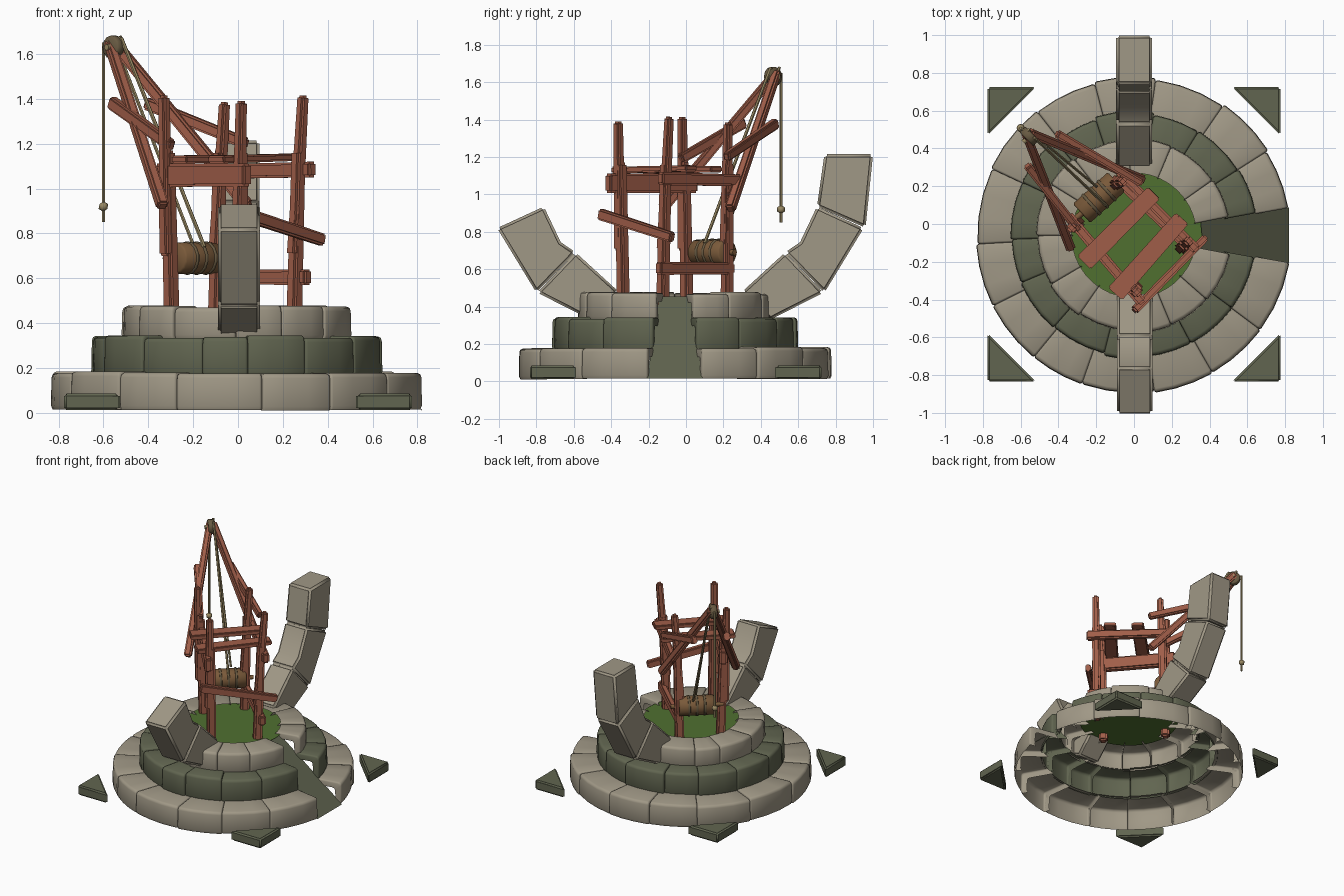
import bpy, bmesh, math, random
from mathutils import Vector, Matrix

if "Cube" in bpy.data.objects:
    bpy.data.objects.remove(bpy.data.objects["Cube"])
random.seed(4)
CY = -0.06  # centre of the stone rings in y


def mat(name, r, g, b):
    m = bpy.data.materials.new(name)
    m.diffuse_color = [((c / 255 + .055) / 1.055) ** 2.4 for c in (r, g, b)] + [1]
    m.use_nodes = True
    m.node_tree.nodes["Principled BSDF"].inputs["Base Color"].default_value = m.diffuse_color
    return m


LIGHT = mat("light stone", 160, 152, 134)
DARK = mat("mossy dark stone", 97, 101, 80)
GREEN = mat("green water", 80, 112, 48)
WOOD = mat("red wood", 160, 94, 73)
ROPE = mat("rope", 152, 136, 98)
DRUM = mat("drum wood", 122, 90, 58)
PULLEY = mat("pulley wood", 104, 90, 66)


def finish(name, bm, material, bevel=0.0, segs=3, solid=True):
    """Bevel the hard edges, shade smooth by angle and link the object."""
    if solid:
        bmesh.ops.recalc_face_normals(bm, faces=bm.faces)
    if bevel:
        hard = [e for e in bm.edges if len(e.link_faces) == 2 and e.calc_face_angle(0) > 0.6]
        bmesh.ops.bevel(bm, geom=hard, offset=bevel, segments=segs, affect='EDGES', clamp_overlap=True)
    me = bpy.data.meshes.new(name)
    bm.to_mesh(me)
    bm.free()
    me.polygons.foreach_set("use_smooth", [True] * len(me.polygons))
    me.set_sharp_from_angle(angle=math.radians(52))
    me.materials.append(material)
    ob = bpy.data.objects.new(name, me)
    bpy.context.collection.objects.link(ob)
    return ob


def loft(bm, loops, closed=True):
    """Skin equal point loops; closed ones also get end caps."""
    rows = [[bm.verts.new(p) for p in l] for l in loops]
    n = len(rows[0])
    for a, b in zip(rows, rows[1:]):
        for i in range(n if closed else n - 1):
            j = (i + 1) % n
            bm.faces.new((a[i], b[i], b[j], a[j]))
    if closed:
        bm.faces.new(rows[0])
        bm.faces.new(rows[-1])


def stone_ring(name, ri, ro, z0, z1, count, material, gap):
    """Ring of open-bottomed blocks (outer wall and top), open at +x where the ramp sits."""
    bm = bmesh.new()
    step = (360 - 2 * gap) / count
    cuts = [gap + i * step + (random.uniform(-.16, .16) * step if 0 < i < count else 0) for i in range(count + 1)]
    soft = math.degrees(.012 / ro)
    for a, b in zip(cuts, cuts[1:]):
        o, t = ro + random.uniform(-.01, .005), z1 + random.uniform(-.008, .004)
        bot = z0 + random.uniform(0, .006)
        stations = [(a, .045), (a, .01), (a + soft * .35, .003)]
        stations += [(a + soft + (b - a - 2 * soft) * k / 3, 0) for k in range(4)]
        stations += [(b - soft * .35, .003), (b, .01), (b, .045)]
        loops = []
        for ang, d in stations:
            c, s = math.cos(math.radians(ang)), math.sin(math.radians(ang))
            prof = ((o - .008, bot), (o, bot + .018), (o - .003, t - .02), (o - .008, t - .006), (o - .022, t), (ri, t))
            loops.append([((r - d) * c, CY + (r - d) * s, max(z - d, z0) if i > 1 else z)
                          for i, (r, z) in enumerate(prof)])
        loft(bm, loops, False)
    return finish(name, bm, material, solid=False)


def prism(name, pts, axis, lo, hi, material, bevel):
    """Extrude a 2D outline along x ('x', pts are y,z) or z ('z', pts are x,y)."""
    bm = bmesh.new()
    loft(bm, [[((d, p[0], p[1]) if axis == 'x' else (p[0], p[1], d)) for p in pts] for d in (lo, hi)])
    return finish(name, bm, material, bevel)


def beam(name, a, b, w, h, taper=0.9):
    """Chamfered timber from a to b, w across and h in the upright direction."""
    a, b = Vector(a), Vector(b)
    d = (b - a).normalized()
    side = d.cross(Vector((.7, .7, 0)) if abs(d.z) > .9 else Vector((0, 0, 1))).normalized()
    up = side.cross(d)
    bm = bmesh.new()
    loft(bm, [[p + side * (w / 2 * i * k) + up * (h / 2 * j * k) for i, j in ((-1, -1), (1, -1), (1, 1), (-1, 1))]
              for p, k in ((a, 1), (b, taper))])
    return finish(name, bm, WOOD, min(w, h) * .2, 2)


def rod(name, a, b, r, material, sides=8, bevel=0):
    """Cylinder between two points."""
    a, b = Vector(a), Vector(b)
    bm = bmesh.new()
    m = Matrix.Translation((a + b) / 2) @ (b - a).to_track_quat('Z', 'Y').to_matrix().to_4x4()
    bmesh.ops.create_cone(bm, cap_ends=True, segments=sides, radius1=r, radius2=r, depth=(b - a).length, matrix=m)
    return finish(name, bm, material, bevel, 1)


# stepped stone rings
stone_ring("bottom_ring", .63, .838, .01, .182, 14, LIGHT, 10.0)
stone_ring("middle_ring", .495, .655, .165, .342, 14, DARK, 10.3)
stone_ring("top_ring", .33, .515, .325, .475, 12, LIGHT, 11.0)

# water surface inside the top ring
bm = bmesh.new()
bmesh.ops.create_circle(bm, cap_ends=True, segments=32, radius=.36, matrix=Matrix.Translation((0, CY, .455)))
finish("water", bm, GREEN)

# ramp sheet cutting through the rings, with short turned-down sides
bm = bmesh.new()
loops = []
for x, z in ((.33, .455), (.82, .015)):
    w = .082 + (x - .33) * .135
    loops.append([(x, CY - w, max(z - .03, .01)), (x, CY - w, z), (x, CY + w, z), (x, CY + w, max(z - .03, .01))])
loft(bm, loops[::-1], False)
ramp = finish("ramp", bm, DARK, solid=False)
if ramp.data.polygons[1].normal.z < 0:
    ramp.data.flip_normals()

# curved stone arms, three blocks at the back and two at the front
blocks = [
    [(.30, .48), (.53, .69), (.735, .475), (.45, .33)],
    [(.53, .69), (.61, .745), (.70, .935), (.95, .82), (.74, .475)],
    [(.70, .935), (.74, 1.215), (1.0, 1.215), (.96, .822)],
]
for i, b in enumerate(blocks):
    prism(f"back_arm_block_{i + 1}", b, 'x', -.094, .096, LIGHT, .014)
    if i < 2:
        prism(f"front_arm_block_{i + 1}", [(-.06 - y, z) for y, z in b], 'x', -.09, .098, LIGHT, .014)

# triangular corner stones
for sx in (-1, 1):
    for sy in (-1, 1):
        x, y, l = sx * .775, -.055 + sy * .78, .255
        prism("corner_stone", [(x, y), (x - sx * l, y), (x, y - sy * l)], 'z', .012, .086, DARK, .01)

# four leaning posts, each a lower and an upper timber
posts = {
    "west": ((-.295, .005), (-.33, -.02), 1.415),
    "east": ((.25, -.125), (.29, -.09), 1.415),
    "south": ((.01, -.335), (.015, -.362), 1.39),
    "north": ((-.10, .22), (-.06, .225), 1.385),
}
for n, ((x0, y0), (x1, y1), zt) in posts.items():
    beam(n + "_post_lower", (x0, y0, .40), (x0 + (x1 - x0) * .5, y0 + (y1 - y0) * .5, 1.17), .062, .062)
    m = .3
    beam(n + "_post_upper", (x0 + (x1 - x0) * m - .012, y0 + (y1 - y0) * m - .01, .70), (x1, y1, zt), .058, .058, .8)

# cross beams, platform planks and low braces
beam("southwest_beam", (-.355, .05, 1.06), (.045, -.42, 1.06), .055, .105, .97)
beam("northeast_beam", (.335, -.14, 1.085), (-.10, .30, 1.075), .05, .07)
beam("northeast_low_beam", (.315, -.15, .605), (-.11, .25, .605), .05, .07)
beam("southeast_brace", (0, -.46, .895), (.38, -.07, .77), .045, .06)
beam("platform_plank_1", (-.265, -.205, 1.13), (.105, .165, 1.135), .1, .036)
beam("platform_plank_2", (-.10, -.37, 1.13), (.255, .03, 1.14), .1, .036)

# crane boom and its struts
beam("boom_west_leg", (-.335, -.13, .92), (-.575, .485, 1.655), .052, .052)
beam("boom_north_leg", (.045, .235, .92), (-.555, .485, 1.655), .052, .055)
beam("boom_west_strut", (-.565, .31, 1.385), (-.295, -.03, 1.19), .045, .058)
beam("boom_north_strut", (-.41, .48, 1.38), (.04, .215, 1.20), .045, .055)

# pulley at the boom tip
ax = Vector((1, 1, 0)).normalized() * .028
tip = Vector((-.555, .465, 1.63))
rod("pulley", tip - ax * .8, tip + ax * .8, .052, PULLEY, 12, .006)
rod("pulley_pin", tip - ax * 1.6, tip + ax * 1.6, .014, ROPE)

# ropes and hanging knot
rod("hanging_rope", (-.60, .508, .85), (-.60, .508, 1.65), .008, ROPE, 6)
rod("hoist_rope", (-.15, .10, .74), (-.52, .45, 1.67), .009, ROPE, 6)
rod("hoist_rope_side", (-.20, .20, .75), (-.56, .50, 1.68), .008, ROPE, 6)
rod("pulley_rope", (-.52, .45, 1.675), (-.60, .508, 1.64), .008, ROPE, 6)
bm = bmesh.new()
bmesh.ops.create_icosphere(bm, subdivisions=1, radius=.024, matrix=Matrix.Translation((-.60, .508, .92)))
finish("rope_knot", bm, ROPE)

# winch drum between the west and north posts
c, u = Vector((-.185, .14, .69)), Vector((.74, .67, 0))
rod("drum", c - u * .125, c + u * .125, .07, DRUM, 14, .008)
for i in (-1, 0, 1):
    p = c + u * (.055 * i)
    rod("drum_band", p - u * .008, p + u * .008, .075, PULLEY, 14, .003)
rod("drum_axle", c - u * .19, c + u * .18, .016, DRUM)
